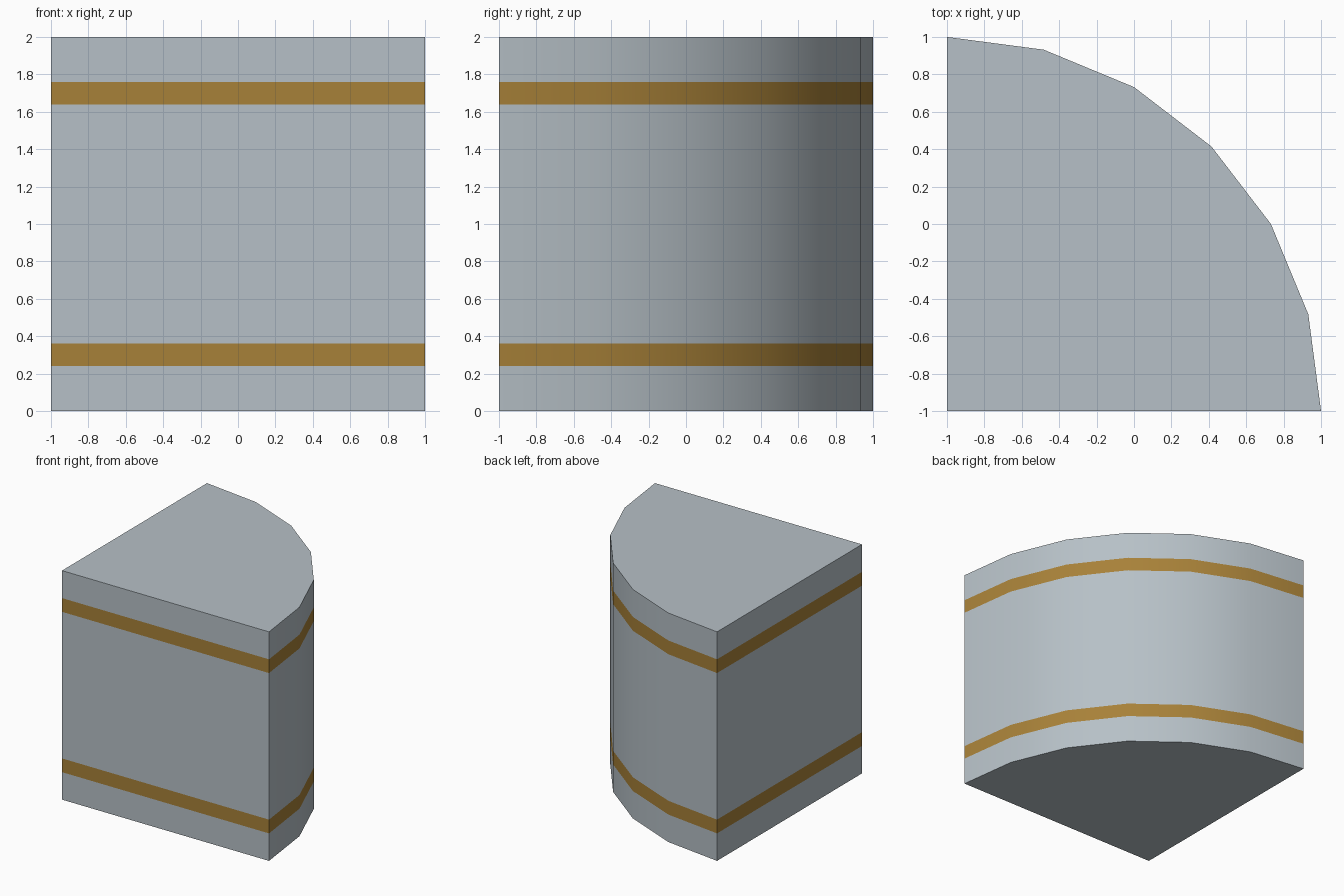
import bpy, bmesh, math

if "Cube" in bpy.data.objects:
    bpy.data.objects.remove(bpy.data.objects["Cube"])

RADIUS = 2.0
SEGMENTS = 6
LEVELS = [0, 0.24, 0.36, 1.64, 1.76, 2.0]
BAND_LAYERS = (1, 3)

# Quarter-round profile with its corner at (-1, -1)
profile = [(-1, -1)]
for i in range(SEGMENTS + 1):
    a = math.radians(90) * i / SEGMENTS
    profile.append((RADIUS * math.cos(a) - 1, RADIUS * math.sin(a) - 1))
n = len(profile)

# Stack the profile into rings, with inset-free bands flush with the body
bm = bmesh.new()
rings = [[bm.verts.new((x, y, z)) for x, y in profile] for z in LEVELS]
bm.faces.new(rings[0][::-1])
bm.faces.new(rings[-1])
for layer, (low, high) in enumerate(zip(rings, rings[1:])):
    for i in range(n):
        j = (i + 1) % n
        face = bm.faces.new((low[i], low[j], high[j], high[i]))
        face.material_index = 1 if layer in BAND_LAYERS else 0

mesh = bpy.data.meshes.new("quarter_column")
bm.to_mesh(mesh)
bm.free()
column = bpy.data.objects.new("quarter_column", mesh)
bpy.context.collection.objects.link(column)

# Grey body and ochre bands
body = bpy.data.materials.new("body_grey")
body.diffuse_color = (0.47, 0.53, 0.57, 1)
body.use_nodes = True
body.node_tree.nodes["Principled BSDF"].inputs["Base Color"].default_value = body.diffuse_color
band = bpy.data.materials.new("band_ochre")
band.diffuse_color = (0.39, 0.22, 0.04, 1)
band.use_nodes = True
band.node_tree.nodes["Principled BSDF"].inputs["Base Color"].default_value = band.diffuse_color
mesh.materials.append(body)
mesh.materials.append(band)

# Smooth curved wall, sharp corners and rims
bpy.context.view_layer.objects.active = column
column.select_set(True)
bpy.ops.object.shade_smooth_by_angle(angle=math.radians(30))
